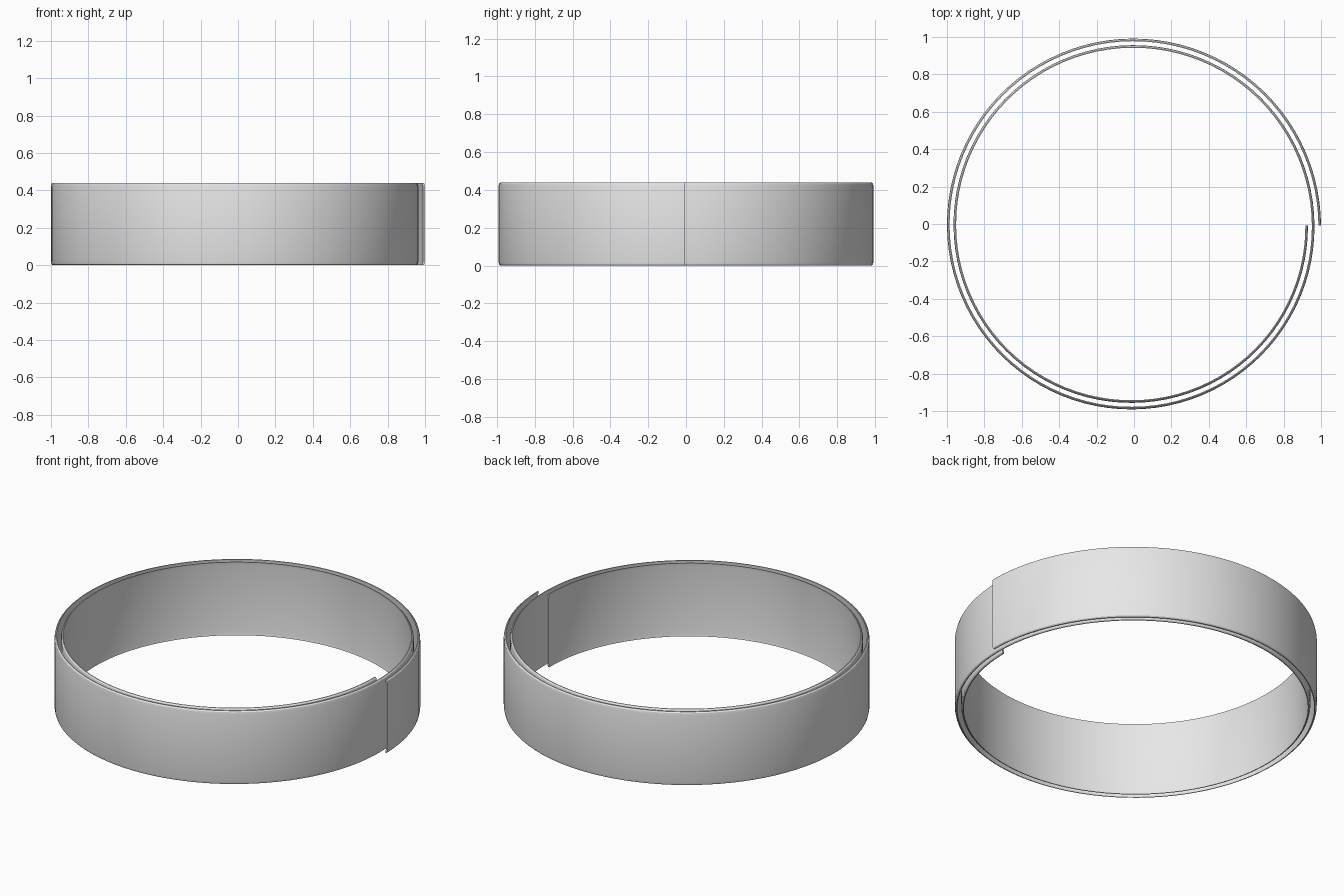
import bpy, bmesh, math

if "Cube" in bpy.data.objects:
    bpy.data.objects.remove(bpy.data.objects["Cube"])

TURNS = 2
STEPS = 96              # segments per turn
PITCH = 0.035           # radius lost per turn
R0 = 1.00875            # outer radius at the free end
CX, CY = -0.00875, -0.00875
H = 0.44

# strip cross-section (radial offset, height): flat band with rounded-in edges
PROFILE = [(-0.009, 0.0), (-0.003, 0.006), (0, 0.02), (0, H - 0.02), (-0.003, H - 0.006), (-0.009, H),
           (-0.014, H), (-0.011, H - 0.02), (-0.011, 0.02), (-0.014, 0.0)]

mat = bpy.data.materials.new("light grey")
mat.diffuse_color = (0.8, 0.8, 0.8, 1)
mat.use_nodes = True
mat.node_tree.nodes["Principled BSDF"].inputs["Base Color"].default_value = mat.diffuse_color

# sweep the section along a two-turn inward spiral
bm = bmesh.new()
rings = []
for i in range(TURNS * STEPS + 1):
    t = i / STEPS
    a, r = 2 * math.pi * t, R0 - PITCH * t
    rings.append([bm.verts.new((CX + (r + d) * math.cos(a), CY + (r + d) * math.sin(a), z))
                  for d, z in PROFILE])
n = len(PROFILE)
for p, q in zip(rings, rings[1:]):
    for j in range(n):
        k = (j + 1) % n
        bm.faces.new((p[j], q[j], q[k], p[k]))
# strip ends
bm.faces.new(rings[0])
bm.faces.new(rings[-1][::-1])
bmesh.ops.recalc_face_normals(bm, faces=bm.faces[:])

mesh = bpy.data.meshes.new("coiled_strip")
bm.to_mesh(mesh)
bm.free()
mesh.materials.append(mat)
strip = bpy.data.objects.new("coiled_strip", mesh)
bpy.context.collection.objects.link(strip)
bpy.context.view_layer.objects.active = strip
strip.select_set(True)
bpy.ops.object.shade_smooth_by_angle(angle=math.radians(30))
